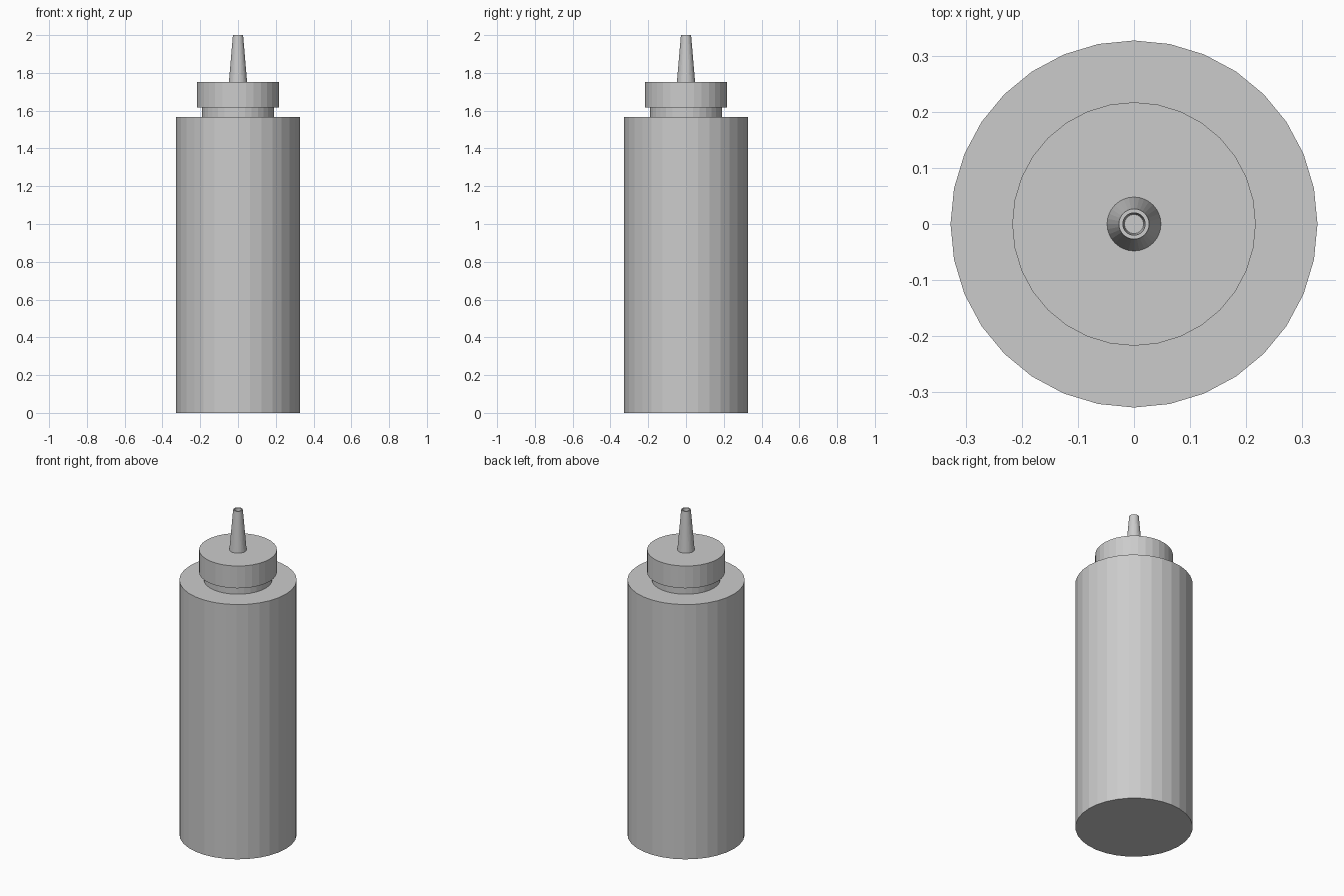
import bpy, bmesh
from math import cos, sin, tau

if "Cube" in bpy.data.objects:
    bpy.data.objects.remove(bpy.data.objects["Cube"])

SIDES = 32


def lathe(name, profile):
    """Spin a (radius, z) profile into a closed, flat-shaded solid."""
    bm = bmesh.new()
    rings = [[bm.verts.new((r * cos(tau * i / SIDES), r * sin(tau * i / SIDES), z))
              for i in range(SIDES)] for r, z in profile]
    for low, high in zip(rings, rings[1:]):
        for i in range(SIDES):
            j = (i + 1) % SIDES
            bm.faces.new((low[i], low[j], high[j], high[i]))
    bm.faces.new(rings[0][::-1])
    bm.faces.new(rings[-1])
    mesh = bpy.data.meshes.new(name)
    bm.to_mesh(mesh)
    bm.free()
    obj = bpy.data.objects.new(name, mesh)
    bpy.context.collection.objects.link(obj)
    return obj


# Bottle with flat shoulder and narrow neck
lathe("bottle_body", [(0.327, 0), (0.327, 1.567), (0.19, 1.567), (0.19, 1.616)])

# Screw cap
lathe("cap", [(0.19, 1.616), (0.217, 1.616), (0.217, 1.753)])

# Tapered nozzle with a recessed opening at the tip
lathe("nozzle", [(0.048, 1.753), (0.027, 2.0), (0.02, 2.0), (0.017, 1.96)])
